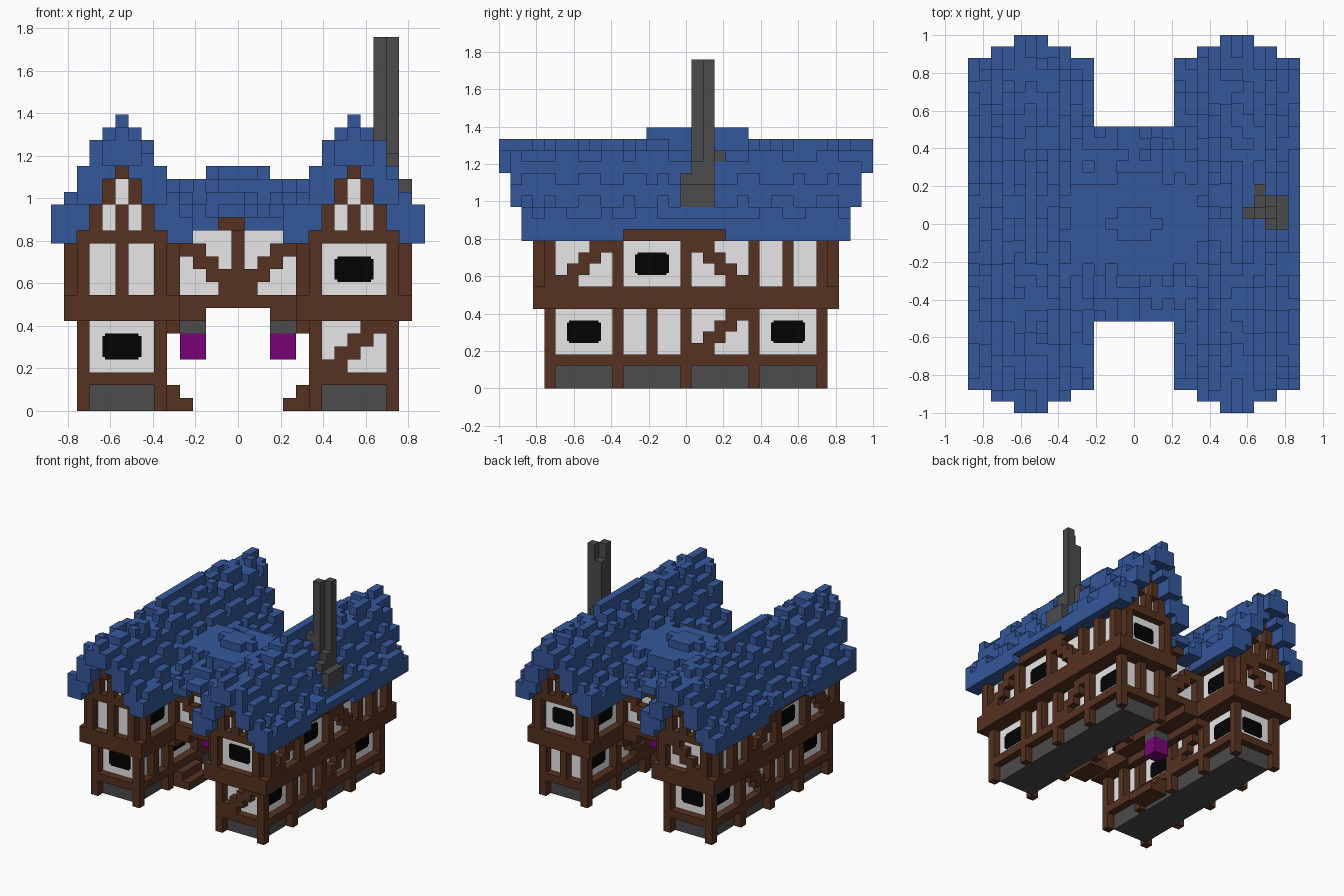
import bpy, bmesh, random
from mathutils import Vector

if "Cube" in bpy.data.objects:
    bpy.data.objects.remove(bpy.data.objects["Cube"])

random.seed(4)
U = 2 / 33          # one block; every coordinate below is counted in blocks

COLOURS = {
    "blue_shingle": (0.035, 0.098, 0.330),
    "brown_timber": (0.092, 0.032, 0.014),
    "white_plaster": (0.80, 0.80, 0.80),
    "grey_stone": (0.072, 0.072, 0.072),
    "purple_glow": (0.190, 0.001, 0.190),
    "black_glass": (0.001, 0.001, 0.001),
}
MATS = {}
for n, c in COLOURS.items():
    MATS[n] = bpy.data.materials.new(n)
    MATS[n].diffuse_color = (*c, 1)

parts = {}          # part name -> list of boxes


def box(part, x0, x1, y0, y1, z0, z1):
    parts.setdefault(part, []).append((min(x0, x1), max(x0, x1), min(y0, y1),
                                       max(y0, y1), z0, z1))


def wall_box(part, wall, a0, a1, z0, z1, d0=0.0, d1=1.0):
    """Box on a wall: a runs along it, d goes outward from its plaster plane."""
    axis, s, p = wall
    if axis == "x":     # wall faces +x or -x
        box(part, p + s * d0, p + s * d1, a0, a1, z0, z1)
    else:
        box(part, a0, a1, p + s * d0, p + s * d1, z0, z1)


def panel(wall, c, z, kind):
    """Fill of one 5 x 4 plaster panel: window, middle post or stepped brace."""
    if kind == "W":
        wall_box("windows", wall, c - 1.5, c + 1.5, z + 1.2, z + 2.8, 0, .12)
        wall_box("windows", wall, c - 1.3, c + 1.3, z + 1, z + 3, 0, .12)
    elif kind == "P":
        wall_box("braces", wall, c - .5, c + .5, z, z + 4)
    elif kind and kind in "/\\":
        f = 1 if kind == "/" else -1
        for r in range(4):
            a = sorted((c + f * (r - 2.5), c + f * (r - .5)))
            wall_box("braces", wall, *a, z + r, z + r + 1)


# ---- two wings ----
LOW, HIGH = ("W", "P", "/", "W"), ("/", "W", "\\", "P")
INLOW, INHIGH = ("P", "W", "/", "W"), ("W", "", "", "W")
ENDS = {(-1, -1): ("W", "P"), (1, -1): ("/", "W"),
        (-1, 1): ("W", "/"), (1, 1): ("P", "W")}

for sx in (-1, 1):
    cx = 9 * sx
    # plaster and stone cores
    box("stone_base", cx - 2.5, cx + 2.5, -11.5, 11.5, 0, 2)
    box("plaster_walls", cx - 2.5, cx + 2.5, -11.5, 11.5, 2, 7)
    box("plaster_walls", cx - 3.5, cx + 3.5, -12.5, 12.5, 9, 14)
    box("plaster_walls", cx - 2.5, cx + 2.5, -12.5, 12.5, 14, 16)
    box("plaster_walls", cx - 1.5, cx + 1.5, -12.5, 12.5, 16, 18)
    # overhanging floor beams
    box("floor_beams", cx - 4.5, cx + 4.5, -13.5, 13.5, 7, 9)

    # long sides
    for side in (-1, 1):
        outer = side == sx
        low = ("x", side, cx + side * 2.5)
        high = ("x", side, cx + side * 3.5)
        wall_box("sill_beams", low, -12.5, 12.5, 2, 3)
        wall_box("top_beams", high, -12.5, 12.5, 13, 14)
        for y in (-12, -6, 0, 6, 12):
            wall_box("posts", low, y - .5, y + .5, 0, 7)
            wall_box("posts", high, y - .5, y + .5, 9, 13)
        for y, a, b in zip((-9, -3, 3, 9), LOW if outer else INLOW,
                           HIGH if outer else INHIGH):
            panel(low, y, 3, a)
            panel(high, y, 9, b)

    # gable ends
    for sy in (-1, 1):
        low, high = ("y", sy, 11.5 * sy), ("y", sy, 12.5 * sy)
        wall_box("sill_beams", low, cx - 3.5, cx + 3.5, 2, 3)
        wall_box("top_beams", high, cx - 3.5, cx + 3.5, 13, 14)
        for x in (cx - 3, cx + 3):
            wall_box("posts", low, x - .5, x + .5, 0, 7)
            wall_box("posts", high, x - .5, x + .5, 9, 13)
        a, b = ENDS[sx, sy]
        panel(low, cx, 3, a)
        panel(high, cx, 9, b)
        for x in (-2, 0, 2):
            wall_box("gable_timbers", high, cx + x - .5, cx + x + .5, 14, 16)
        for x in (-1, 1):
            wall_box("gable_timbers", high, cx + x - .5, cx + x + .5, 16, 18)
        wall_box("gable_timbers", high, cx - .5, cx + .5, 18, 19)

    # door steps, arch brackets and hanging lanterns in the passage
    box("steps", sx * 3.5, sx * 6, -5, -1, 0, 1)
    box("steps", sx * 4.5, sx * 6, -5, -1, 1, 2)
    box("bridge_beams", sx * 4.5, sx * 5.5, -6.5, 6.5, 6, 7)
    box("bridge_beams", sx * 2.5, sx * 5.5, -6.5, 6.5, 7, 8)
    box("lantern_caps", sx * 2.5, sx * 4.5, -1, 1, 6, 7)
    box("lanterns", sx * 2.5, sx * 4.5, -1, 1, 4, 6)

# ---- bridge room between the wings ----
box("bridge_beams", -5.5, 5.5, -6.5, 6.5, 8, 9)
box("plaster_walls", -5.5, 5.5, -5.5, 5.5, 9, 14)
for sy in (-1, 1):
    w = ("y", sy, 5.5 * sy)
    wall_box("bridge_timbers", w, -1.5, 1.5, 9, 10)
    wall_box("bridge_timbers", w, -2.5, 2.5, 10, 11)
    wall_box("bridge_timbers", w, -.5, .5, 11, 15)
    wall_box("bridge_timbers", w, -1.5, .5, 14, 15, 0, 2)
    for s in (-1, 1):
        for a, z in ((1.5, 11), (2.5, 12), (3.5, 13)):
            x = sorted((s * a, s * min(a + 2, 4.5)))
            wall_box("bridge_timbers", w, *x, z, z + 1)

# ---- roof: stepped columns with uneven shingles ----
UNDER = (19, 18, 16, 14, 13, 13)
TOP = (22, 22, 21, 19, 17, 16)
REACH = (16, 16, 15, 15, 14, 14)


def wing_cell(x, y, drop):
    d = abs(abs(x) - 9)
    if d > 5 or abs(y) > REACH[d]:
        return None
    lo = UNDER[d]
    if abs(x) > 12 and d > 3 and -6 < y <= 3:
        lo = 14                              # eave lifted over the side window
    if abs(y) > 14:
        lo = max(lo, 19 if abs(y) > 15 else 16)
    if 10 <= x and -1 <= y <= 4:
        drop = 1                             # sunk around the chimney
    hi = TOP[d] - drop
    if d == 0 and abs(y) > 14:
        hi = 22                              # pointed gable tips
    elif d == 1 and abs(y) > 14:
        hi = 21
    elif d == 0 and -3 <= y <= 5:
        hi = 23
    return lo, max(hi, lo + 1)


def middle_cell(x, y, drop):
    if abs(x) > 6 or abs(y) > 8:
        return None
    if x * x / 6.5 + y * y / 2 < 1:
        hi = 19
    elif x * x / 30 + y * y / 18 < 1:
        hi = 18
    else:
        hi = (18 if abs(y) <= 4 else 17 if abs(y) <= 6 else 16) - drop * (abs(y) > 3)
    lo = 15 if x in (-1, 0) and abs(y) > 5 else 14
    return lo, max(hi, lo + 1)


for x in range(-14, 15):
    run, drop, start, last = 0, random.choice((0, 1)), None, None
    for y in range(-16, 18):
        if run == 0:                         # alternate raised and sunk shingles
            run, drop = random.choice((1, 2, 2, 3)), 1 - drop
        run -= 1
        cells = [c for c in (wing_cell(x, y, drop), middle_cell(x, y, drop)) if c]
        cell = (min(c[0] for c in cells), max(c[1] for c in cells)) if cells else None
        if cell != last:                     # close the previous shingle
            if last:
                box("roof", x - .5, x + .5, start - .5, y - .5, *last)
            start, last = y, cell

# ---- chimney ----
for x, y, z0, z1 in ((11, 1, 17, 29), (12, 2, 16, 29), (11, 2, 17, 27), (12, 1, 16, 20),
                     (11, 3, 19, 21), (10, 1, 20, 22), (12, 0, 16, 19),
                     (13, 0, 16, 18), (13, 1, 15, 18), (13, 2, 16, 18)):
    box("chimney", x - .5, x + .5, y - .5, y + .5, z0, z1)

# ---- turn the lists of boxes into objects ----
PART_MATS = {"roof": "blue_shingle", "plaster_walls": "white_plaster",
             "stone_base": "grey_stone", "chimney": "grey_stone",
             "lantern_caps": "grey_stone", "lanterns": "purple_glow",
             "windows": "black_glass"}
for name, boxes in parts.items():
    bm = bmesh.new()
    for x0, x1, y0, y1, z0, z1 in boxes:
        size = Vector((x1 - x0, y1 - y0, z1 - z0))
        mid = Vector((x0 + x1, y0 + y1, z0 + z1)) / 2
        for v in bmesh.ops.create_cube(bm, size=1)["verts"]:
            v.co = (v.co * size + mid) * U
    mesh = bpy.data.meshes.new(name)
    bm.to_mesh(mesh)
    bm.free()
    mesh.materials.append(MATS[PART_MATS.get(name, "brown_timber")])
    bpy.context.collection.objects.link(bpy.data.objects.new(name, mesh))

for m in bpy.data.materials:
    if m.users and not m.is_grease_pencil:
        m.use_nodes = True
        m.node_tree.nodes["Principled BSDF"].inputs["Base Color"].default_value = m.diffuse_color
